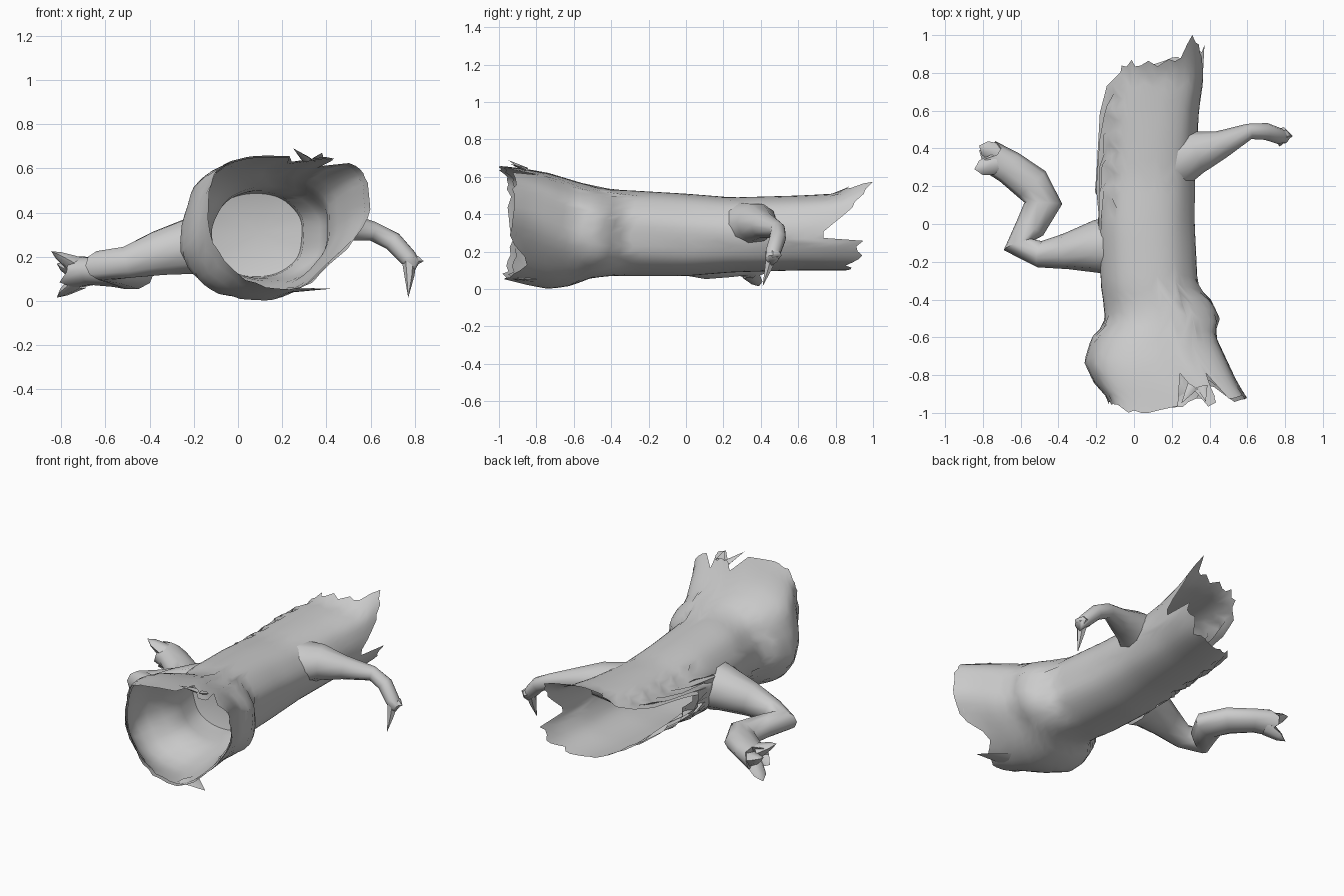
import bpy, bmesh, math, random
from mathutils import Vector

random.seed(4)
cube = bpy.data.objects.get("Cube")
if cube:
    bpy.data.objects.remove(cube)

bark = bpy.data.materials.new("grey_bark")
bark.use_nodes = True
colour = (0.6, 0.6, 0.6, 1)
bark.diffuse_color = colour
node = next(n for n in bark.node_tree.nodes if n.type == 'BSDF_PRINCIPLED')
node.inputs["Base Color"].default_value = colour
node.inputs["Roughness"].default_value = 0.8


def sample(table, key):
    """Linear interpolation of the rows of a table by their first column."""
    if key <= table[0][0]:
        return table[0][1:]
    for low, high in zip(table, table[1:]):
        if key <= high[0]:
            t = (key - low[0]) / (high[0] - low[0])
            return [p + (q - p) * t for p, q in zip(low[1:], high[1:])]
    return table[-1][1:]


def skin(name, rings, cap=None):
    """Surface through closed rings of points, with an optional end point."""
    bm = bmesh.new()
    rows = [[bm.verts.new(p) for p in ring] for ring in rings]
    n = len(rows[0])
    for a, b in zip(rows, rows[1:]):
        for j in range(n):
            k = (j + 1) % n
            bm.faces.new((a[j], a[k], b[k], b[j]))
    if cap is not None:
        tip = bm.verts.new(cap)
        for j in range(n):
            bm.faces.new((rows[-1][j], rows[-1][(j + 1) % n], tip))
    bmesh.ops.recalc_face_normals(bm, faces=bm.faces)
    mesh = bpy.data.meshes.new(name)
    bm.to_mesh(mesh)
    bm.free()
    mesh.materials.append(bark)
    ob = bpy.data.objects.new(name, mesh)
    bpy.context.collection.objects.link(ob)
    bpy.ops.object.select_all(action='DESELECT')
    ob.select_set(True)
    bpy.context.view_layer.objects.active = ob
    bpy.ops.object.shade_smooth_by_angle(angle=math.radians(50))
    return ob


# Trunk extents: y, left, right, bottom, top, height of left and right bulge
EXTENT = [
    (-1, -.12, .59, .06, .66, .46, .46), (-.92, -.14, .6, .04, .65, .42, .44),
    (-.84, -.21, .55, .02, .64, .32, .43), (-.73, -.26, .5, 0, .62, .26, .4),
    (-.6, -.22, .44, .02, .58, .28, .36), (-.54, -.16, .44, .05, .56, .29, .33),
    (-.5, -.15, .46, .06, .55, .3, .31),
    (-.4, -.16, .41, .07, .53, .3, .3), (-.34, -.17, .34, .07, .53, .3, .3),
    (0, -.19, .32, .07, .51, .29, .29), (.25, -.18, .32, .09, .49, .29, .29),
    (.6, -.17, .34, .1, .5, .3, .3), (.8, -.13, .37, .1, .51, .31, .31),
    (1, -.08, .38, .1, .62, .33, .33)]

# Where the torn ends lie around the trunk: angle from +x through +z, y
FRONT = [(0, -.91), (25, -.92), (50, -.91), (64, -.95), (95, -.98), (100, -1),
         (130, -1), (145, -.96), (180, -.94), (215, -.94), (250, -.97),
         (290, -.95), (300, -.87), (315, -.86), (325, -.94), (360, -.91)]
BACK = [(0, .76), (10, .83), (25, .89), (38, .97), (52, 1), (60, .94), (75, .86),
        (115, .86), (135, .84), (150, .74), (160, .55), (168, .25), (180, .2),
        (195, .32), (215, .6), (232, .82), (270, .86), (305, .87), (325, .94),
        (345, .93), (354, .73), (360, .76)]
SEGMENTS = 48


def trunk_point(angle, y, scale=1):
    left, right, bottom, top, bulge_left, bulge_right = sample(EXTENT, y)
    c, s = math.cos(angle), math.sin(angle)
    middle = bulge_left if c < 0 else bulge_right
    reach = top - middle if s > 0 else middle - bottom
    # the flared mouth is square above and slanted below on its right
    flare = min(max((-.5 - y) / .4, 0), 1)
    power = .9
    if s > 0:
        power -= .3 * flare + .15 * min(max(y - .4, 0) * 3, 1)
    elif c > 0:
        power += .45 * flare
    # shallow lengthwise grain and scalloped torn side
    grain = 1 + .015 * math.sin(7 * angle + 3 * y)
    if y > .1 and c < -.6:
        grain += .1 * math.sin(y * 45)
    c = math.copysign(abs(c) ** power, c) * scale * grain
    s = math.copysign(abs(s) ** power, s) * scale
    return Vector(((left + right) / 2 + c * (right - left) / 2, y,
                   middle + s * reach))


angles = [math.tau * j / SEGMENTS for j in range(SEGMENTS)]
starts, ends = [], []
for a in angles:
    deg = math.degrees(a)
    starts.append(max(-1, sample(FRONT, deg)[0] + random.uniform(-.015, .015)))
    ends.append(min(1, sample(BACK, deg)[0] + random.uniform(-.03, .02)))
# deep splits in the upper lip
for split in (8, 11):
    starts[split] = -.79

STEPS = 32
rings = [[trunk_point(a, s + (e - s) * i / STEPS)
          for a, s, e in zip(angles, starts, ends)] for i in range(STEPS + 1)]
skin("trunk", rings)

# Hollow lining that narrows to a shallow rounded end
lining = []
for i in range(10):
    t = i / 9
    lining.append([trunk_point(a, s + .03 + (-.3 - s) * t, .985 - .16 * t)
                   for a, s in zip(angles, starts)])
skin("hollow_lining", lining, (.1, -.22, .31))


def branch(name, path, sides=10, torn=0, cap=None):
    """Tapering limb along (x, y, z, width radius, height radius) stations."""
    points = [Vector(p[:3]) for p in path]
    rings = []
    for i, p in enumerate(path):
        way = points[min(i + 1, len(path) - 1)] - points[max(i - 1, 0)]
        if len(path) == 1:
            way = Vector(cap) - points[0]
        way.normalize()
        side = way.cross(Vector((0, 0, 1))).normalized()
        up = side.cross(way)
        ring = []
        for j in range(sides):
            a = math.tau * j / sides
            q = points[i] + side * math.cos(a) * p[3] + up * math.sin(a) * p[4]
            if i == len(path) - 1:
                q += way * torn * (1 if j % 3 == 0 else -.6)
            ring.append(q)
        rings.append(ring)
    return skin(name, rings, cap)


# Bent branch on the right side with a broken, forked end
branch("right_branch", [
    (-.13, -.12, .255, .16, .15), (-.2, -.12, .25, .14, .135),
    (-.36, -.145, .215, .095, .105), (-.5, -.16, .175, .07, .075),
    (-.61, -.11, .16, .085, .07), (-.55, -.02, .145, .08, .07),
    (-.48, .11, .125, .1, .075), (-.54, .21, .13, .1, .07),
    (-.66, .3, .135, .09, .065), (-.75, .35, .13, .085, .075)],
    torn=.03, cap=(-.71, .32, .12))
for label, tip, base in (("upper", (-.845, .29, .225), (-.74, .315, .165)),
                         ("outer", (-.82, .415, .17), (-.73, .375, .13)),
                         ("lower", (-.82, .39, .015), (-.72, .34, .09))):
    branch("right_branch_%s_splinter" % label,
           [(*base, .055, .045), (*[(b + 2 * t) / 3 for b, t in zip(base, tip)], .04, .02)],
           sides=6, cap=tip)

# Slim hooked branch on the left side
branch("left_branch", [
    (.2, .33, .34, .16, .13), (.33, .38, .355, .115, .105), (.46, .42, .34, .075, .07),
    (.61, .49, .315, .042, .045), (.7, .49, .27, .045, .045),
    (.77, .465, .195, .042, .04), (.8, .46, .16, .035, .03)],
    cap=(.79, .45, .12))
branch("left_branch_hook", [(.775, .46, .19, .035, .035), (.775, .44, .11, .022, .022)],
       sides=6, cap=(.77, .41, .015))
branch("left_branch_stub", [(.75, .46, .2, .035, .035), (.805, .48, .18, .035, .025)],
       sides=6, cap=(.84, .465, .18))

# Torn flakes of bark: root, tip, width
for label, root, tip, wide in (
        ("lower_lip", (.24, -.85, .05), (.42, -.93, .055), .07),
        ("upper_lip", (.31, -.86, .64), (.25, -.95, .69), .03),
        ("upper_lip_side", (.36, -.86, .64), (.38, -.94, .67), .03)):
    branch(label + "_flake", [(*root, wide, .012)], sides=6, cap=tip)
